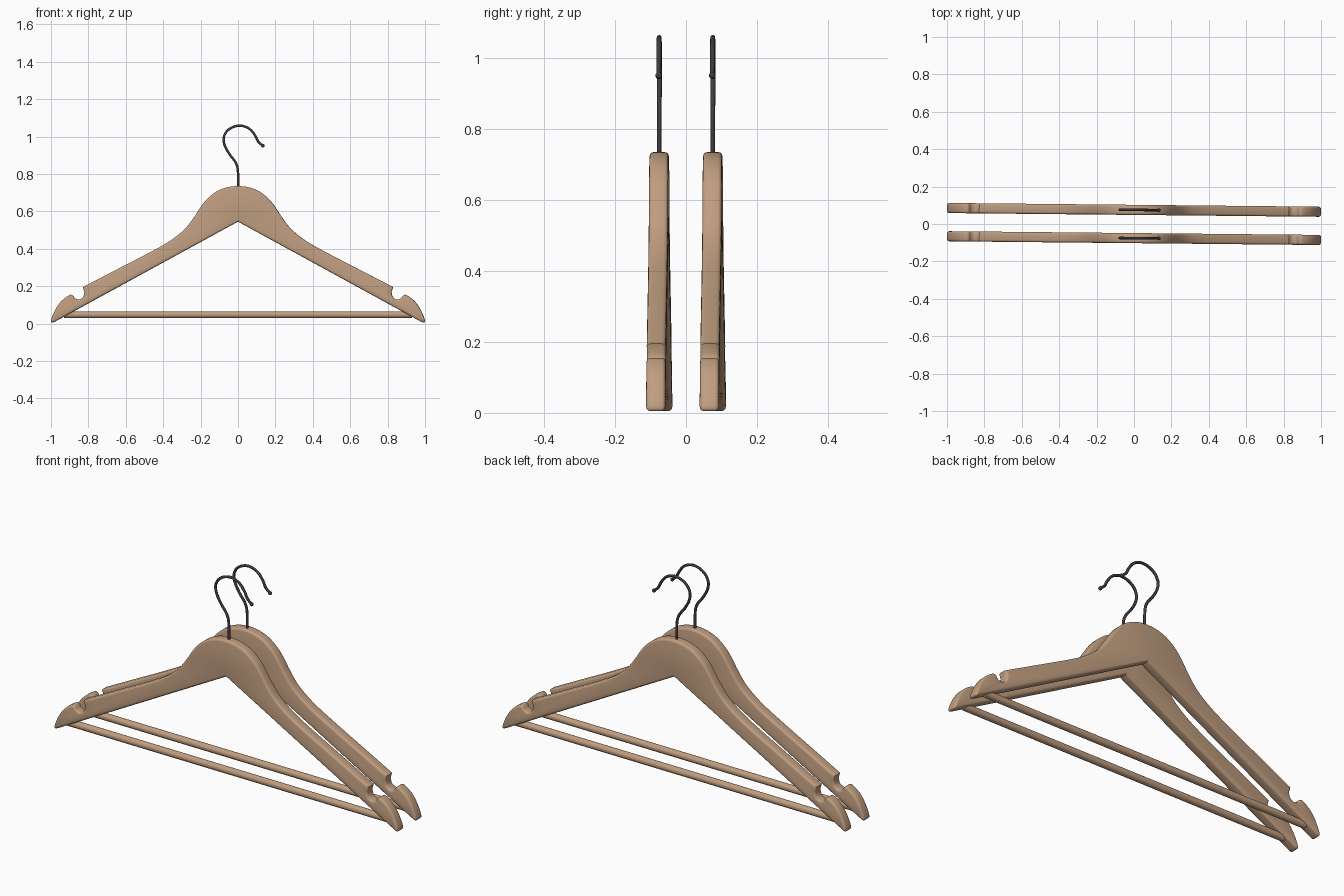
import bpy, bmesh, math
from mathutils import Vector
from mathutils.geometry import intersect_point_line

if "Cube" in bpy.data.objects:
    bpy.data.objects.remove(bpy.data.objects["Cube"])


def material(name, rgb):
    m = bpy.data.materials.new(name)
    m.diffuse_color = (*rgb, 1)
    m.use_nodes = True
    m.node_tree.nodes["Principled BSDF"].inputs["Base Color"].default_value = m.diffuse_color
    return m


wood = material("light_wood", (0.525, 0.34, 0.215))
metal = material("dark_metal", (0.045, 0.045, 0.05))


def smooth_path(pts, steps):
    """Catmull-Rom samples through all the points."""
    p = [Vector(q) for q in pts]
    p = [2 * p[0] - p[1]] + p + [2 * p[-1] - p[-2]]
    out = []
    for a, b, c, d in zip(p, p[1:], p[2:], p[3:]):
        for i in range(steps):
            t = i / steps
            out.append(0.5 * (2 * b + (c - a) * t + (2 * a - 5 * b + 4 * c - d) * t * t
                              + (3 * b - a - 3 * c + d) * t ** 3))
    return out + [p[-2]]


# Profiles in x, z: shoulder, strap notch with rounded tip, hook
shoulder = [(-.06, .728), (0, .735), (.06, .728), (.12, .703), (.18, .65), (.24, .562),
            (.29, .50), (.375, .435), (.49, .371), (.66, .283), (.83, .195)]
tip = [(.821, .168), (.828, .142), (.851, .128), (.872, .136), (.883, .151), (.902, .152),
       (.945, .12), (.978, .072), (.999, .02), (.994, .005), (.977, .011)]
hook = [(0, .70), (0, .81), (-.012, .86), (-.045, .905), (-.070, .95), (-.077, .99),
        (-.061, 1.027), (-.026, 1.051), (.018, 1.058), (.063, 1.04), (.093, 1.003),
        (.108, .973), (.133, .951)]
THICK = 0.054
ROUND = 0.011


def distance(p, a, b):
    q, t = intersect_point_line(p, a, b)
    t = min(max(t, 0), 1)
    return (p - (a + (b - a) * t)).length


def inset(loop, d):
    """Clockwise outline moved inward; points that would overlap snap together."""
    n = len(loop)
    moved = []
    for i, p in enumerate(loop):
        u = (p - loop[i - 1]).normalized()
        v = (loop[(i + 1) % n] - p).normalized()
        nu, nv = Vector((u.y, -u.x)), Vector((v.y, -v.x))
        moved.append(p + (nu + nv) * d / (1 + nu.dot(nv)))
    good = [min(distance(q, loop[i - 1], loop[i]) for i in range(n)) > d * 0.96 for q in moved]
    valid = [i for i in range(n) if good[i]]
    return [moved[i] if good[i] else
            moved[min(valid, key=lambda j: min(abs(i - j), n - abs(i - j)))] for i in range(n)]


def finish(ob, name, mat, y):
    ob.name = name
    ob.data.materials.clear()
    ob.data.materials.append(mat)
    ob.location.y = y
    ob.rotation_euler.z = -0.01
    bpy.context.view_layer.update()


def mesh_object(bm, name, mat, y, angle=40):
    me = bpy.data.meshes.new(name)
    bm.to_mesh(me)
    bm.free()
    ob = bpy.data.objects.new(name, me)
    bpy.context.collection.objects.link(ob)
    finish(ob, name, mat, y)
    bpy.ops.object.select_all(action='DESELECT')
    ob.select_set(True)
    bpy.context.view_layer.objects.active = ob
    bpy.ops.object.shade_smooth_by_angle(angle=math.radians(angle))


def build_hanger(tag, y):
    # Wooden body: mirrored outline, lofted through rings with rounded rims
    half = smooth_path(shoulder, 4)[4:] + smooth_path(tip, 3)
    outline = half + [Vector((0, .545))] + [Vector((-p.x, p.y)) for p in half[:0:-1]]
    inner = inset(outline, ROUND)
    n = len(outline)
    bm = bmesh.new()
    rings = []
    for side in (-1, 1):
        for k in range(4)[::-side]:
            a = math.radians(30 * k)
            depth = side * (THICK / 2 - ROUND * (1 - math.sin(a)))
            ring = [p.lerp(q, 1 - math.cos(a)) for p, q in zip(outline, inner)]
            rings.append([bm.verts.new((p.x, depth, p.y)) for p in ring])
    rings = rings if rings[0][0].co.y < rings[1][0].co.y else rings[3::-1] + rings[:3:-1]
    for r, s in zip(rings, rings[1:]):
        for i in range(n):
            bm.faces.new((r[i - 1], r[i], s[i], s[i - 1]))
    bmesh.ops.remove_doubles(bm, verts=bm.verts, dist=1e-5)
    # Flat front and back
    bmesh.ops.holes_fill(bm, edges=[e for e in bm.edges if e.is_boundary], sides=0)
    bmesh.ops.triangulate(bm, faces=[f for f in bm.faces if len(f.verts) > 4])
    bmesh.ops.recalc_face_normals(bm, faces=bm.faces)
    mesh_object(bm, "hanger_body_" + tag, wood, y, 35)

    # Trouser bar
    bm = bmesh.new()
    bmesh.ops.create_cone(bm, cap_ends=True, segments=24, radius1=.018, radius2=.018, depth=1.86)
    for v in bm.verts:
        v.co = Vector((v.co.z, v.co.x, v.co.y + .047))
    bmesh.ops.recalc_face_normals(bm, faces=bm.faces)
    mesh_object(bm, "trouser_bar_" + tag, wood, y)

    # Metal hook
    cu = bpy.data.curves.new("hook", 'CURVE')
    cu.dimensions = '3D'
    cu.bevel_depth = .0068
    cu.bevel_resolution = 3
    cu.use_fill_caps = True
    pts = smooth_path(hook, 5)
    sp = cu.splines.new('POLY')
    sp.points.add(len(pts) - 1)
    for q, p in zip(sp.points, pts):
        q.co = (p.x, 0, p.y, 1)
    sp.use_smooth = True
    ob = bpy.data.objects.new("hook", cu)
    bpy.context.collection.objects.link(ob)
    finish(ob, "hook_" + tag, metal, y)

    # Ball at the end of the hook
    bm = bmesh.new()
    bmesh.ops.create_uvsphere(bm, u_segments=16, v_segments=10, radius=.0095)
    bmesh.ops.translate(bm, vec=(hook[-1][0], 0, hook[-1][1]), verts=bm.verts)
    mesh_object(bm, "hook_ball_" + tag, metal, y)


build_hanger("front", -.0755)
build_hanger("back", .0755)
